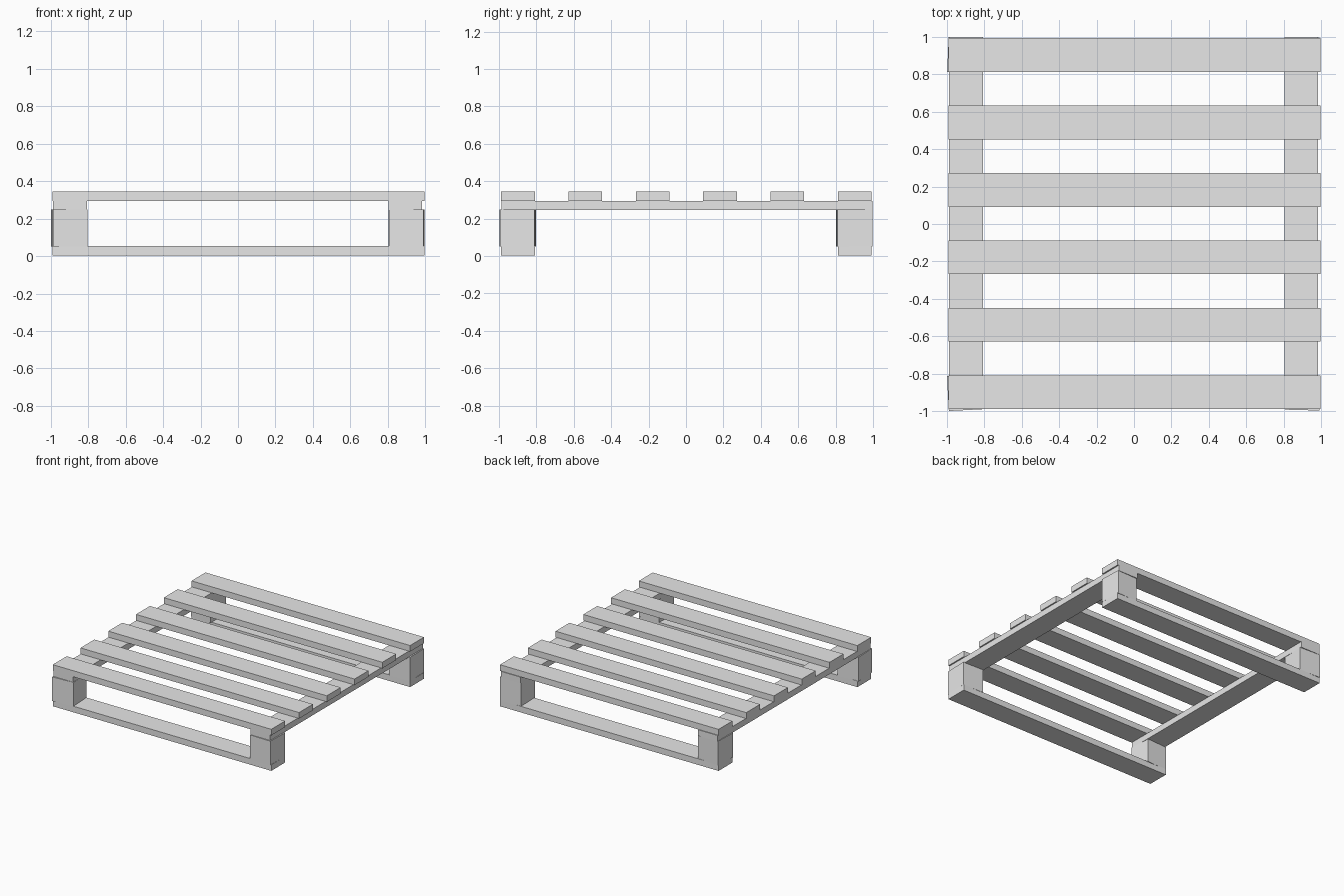
import bpy
from math import radians

cube = bpy.data.objects.get("Cube")
if cube:
    bpy.data.objects.remove(cube, do_unlink=True)

# Single plain grey
grey = bpy.data.materials.new("light_grey")
grey.use_nodes = True
colour = (0.8, 0.8, 0.8, 1)
grey.diffuse_color = colour
grey.node_tree.nodes["Principled BSDF"].inputs["Base Color"].default_value = colour


def board(name, centre, size, turn=0):
    """Flat-sided timber, turned about z by some degrees."""
    bpy.ops.mesh.primitive_cube_add(size=1, location=centre)
    obj = bpy.context.object
    obj.name = name
    obj.scale = size
    obj.rotation_euler.z = radians(turn)
    obj.data.materials.append(grey)
    return obj


LENGTH, WIDTH, THICK = 1.984, 0.18, 0.05
EDGE = 0.9          # centre line of the outer timbers
SLATS = 6

# Top deck slats
for i in range(SLATS):
    y = -EDGE + 2 * EDGE * i / (SLATS - 1) + 0.002
    board(f"deck_slat_{i + 1}", (0.002, y, 0.319), (LENGTH, WIDTH, THICK))

# Side stringers under the deck
for side, x in (("right", -0.897), ("left", 0.893)):
    board(f"{side}_stringer", (x, 0.006, 0.27), (WIDTH, LENGTH, THICK))

# Bottom runners
for end, y in (("front", -EDGE), ("back", EDGE)):
    board(f"{end}_runner", (0.002, y + 0.002, 0.028), (LENGTH, WIDTH, THICK))

# Corner blocks, each set slightly askew
turns = {("front", "right"): 3, ("front", "left"): -1.5,
         ("back", "right"): -2.5, ("back", "left"): 2}
for (end, side), turn in turns.items():
    x = -EDGE if side == "right" else EDGE
    y = -EDGE if end == "front" else EDGE
    board(f"{end}_{side}_block", (x, y, 0.149), (0.186, 0.186, 0.198), turn)
